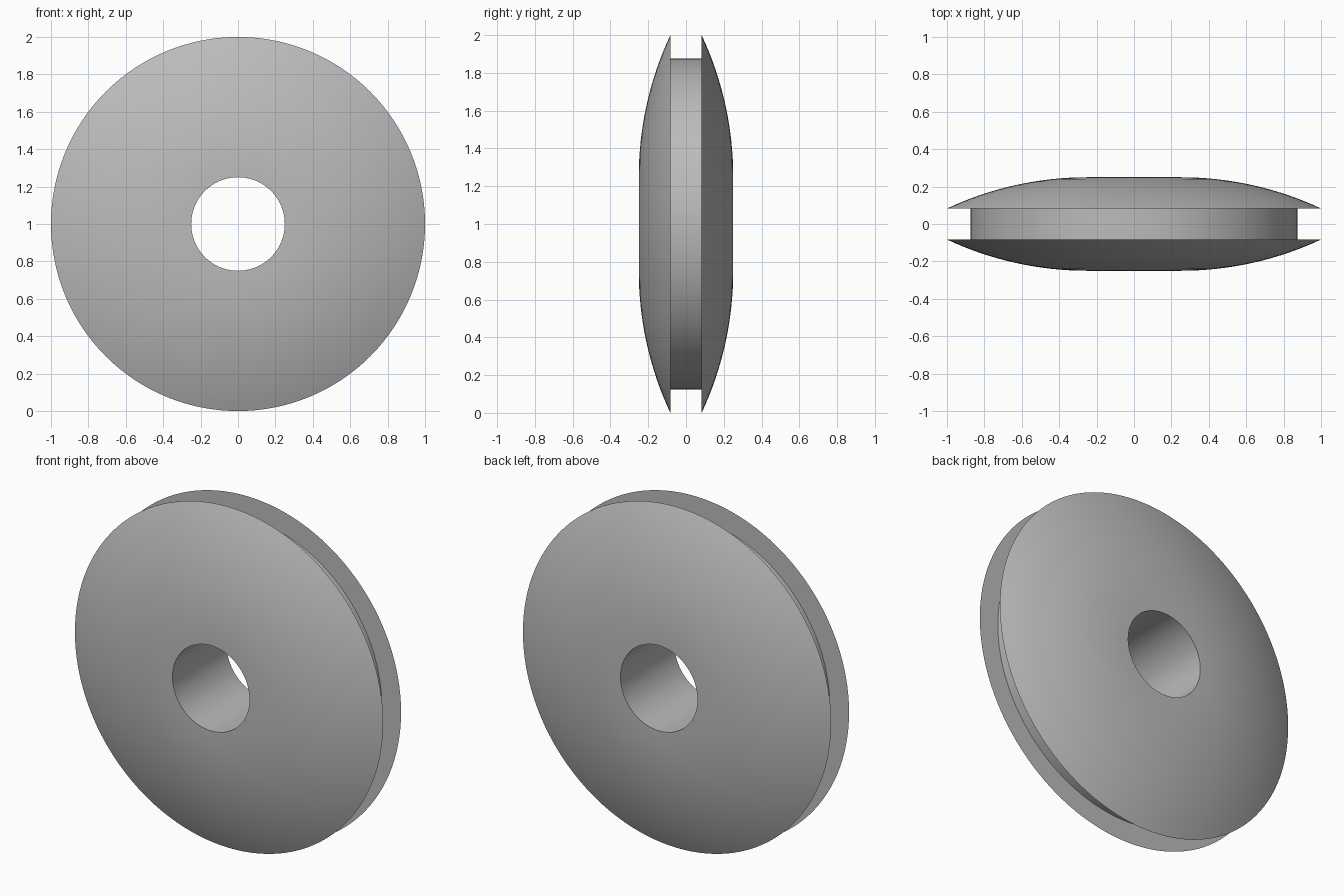
import bpy
import bmesh
import math
from mathutils import Matrix, Vector

cube = bpy.data.objects.get("Cube")
if cube:
    bpy.data.objects.remove(cube, do_unlink=True)

SEGMENTS = 128
HOLE, GROOVE, RIM = 0.25, 0.875, 1.0
HALF_WIDTH, HALF_GAP = 0.25, 0.083
ARC_STEPS = 16

# Plain grey material
grey = bpy.data.materials.new("grey")
grey.use_nodes = True
color = (0.5, 0.5, 0.5, 1)
grey.diffuse_color = color
grey.node_tree.nodes["Principled BSDF"].inputs["Base Color"].default_value = color

# Domed flank: an arc that leaves the hole edge flat and falls to the rim
run, drop = RIM - HOLE, HALF_WIDTH - HALF_GAP
arc_radius = (run ** 2 + drop ** 2) / (2 * drop)
sweep = math.asin(run / arc_radius)
flank = []
for i in range(ARC_STEPS + 1):
    a = sweep * i / ARC_STEPS
    flank.append((HOLE + arc_radius * math.sin(a),
                  HALF_WIDTH - arc_radius * (1 - math.cos(a))))

# Mirrored half profile as (radius, y), with the groove floor between the flanges
half = flank + [(GROOVE, HALF_GAP)]
profile = half + [(r, -y) for r, y in reversed(half)]

# Revolve the closed profile around the y axis
bm = bmesh.new()
rings = []
for s in range(SEGMENTS):
    turn = Matrix.Rotation(math.tau * s / SEGMENTS, 3, 'Y')
    rings.append([bm.verts.new(turn @ Vector((r, y, 0)) + Vector((0, 0, RIM)))
                  for r, y in profile])
count = len(profile)
for s in range(SEGMENTS):
    here, after = rings[s], rings[(s + 1) % SEGMENTS]
    for i in range(count):
        j = (i + 1) % count
        bm.faces.new((here[i], here[j], after[j], after[i]))
bmesh.ops.recalc_face_normals(bm, faces=bm.faces)
mesh = bpy.data.meshes.new("grooved_wheel")
bm.to_mesh(mesh)
bm.free()
mesh.materials.append(grey)

wheel = bpy.data.objects.new("grooved_wheel", mesh)
bpy.context.collection.objects.link(wheel)
bpy.ops.object.select_all(action='DESELECT')
wheel.select_set(True)
bpy.context.view_layer.objects.active = wheel
bpy.ops.object.shade_smooth_by_angle(angle=math.radians(30))
